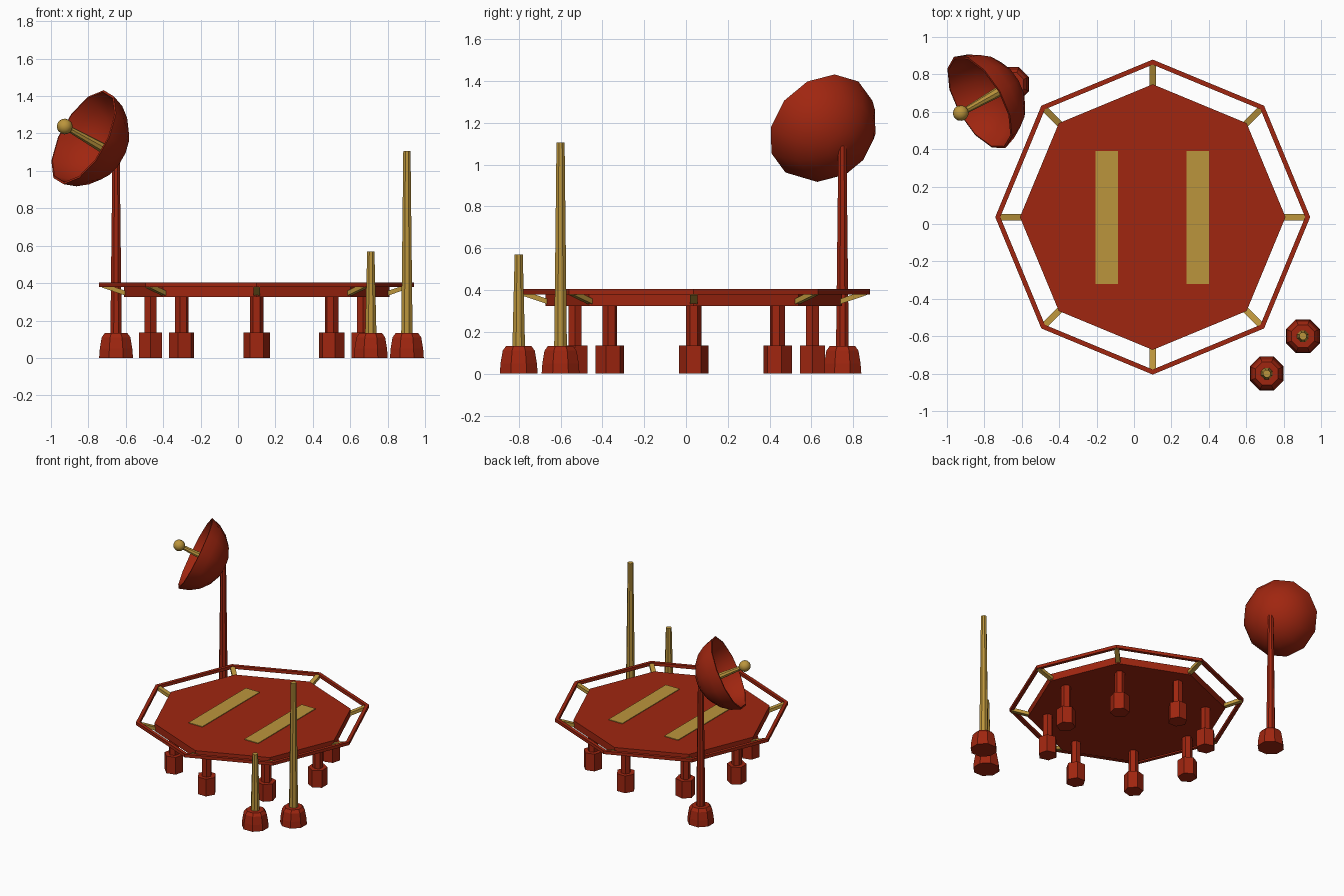
import bpy, bmesh
from math import radians, sin, cos, pi, asin
from mathutils import Vector, Matrix

if "Cube" in bpy.data.objects:
    bpy.data.objects.remove(bpy.data.objects["Cube"], do_unlink=True)


def material(name, rgb):
    m = bpy.data.materials.new(name)
    m.use_nodes = True
    colour = (*rgb, 1)
    m.diffuse_color = colour
    m.node_tree.nodes["Principled BSDF"].inputs["Base Color"].default_value = colour
    return m


RED = material("rust_red", (0.35, 0.019, 0.005))
GOLD = material("ochre_gold", (0.50, 0.30, 0.045))


def finish(name, bm, mat, matrix):
    bmesh.ops.remove_doubles(bm, verts=bm.verts, dist=1e-5)
    bmesh.ops.recalc_face_normals(bm, faces=bm.faces)
    mesh = bpy.data.meshes.new(name)
    bm.to_mesh(mesh)
    bm.free()
    mesh.materials.append(mat)
    ob = bpy.data.objects.new(name, mesh)
    ob.matrix_world = matrix
    bpy.context.collection.objects.link(ob)
    return ob


def smooth(ob, angle=40):
    bpy.ops.object.select_all(action='DESELECT')
    ob.select_set(True)
    bpy.context.view_layer.objects.active = ob
    bpy.ops.object.shade_smooth_by_angle(angle=radians(angle))


def lathe(name, profile, sides, mat, loc=(0, 0, 0), axis=(0, 0, 1), phase=0, ring=False):
    """Spin (radius, height) points around an axis; ring closes the profile."""
    bm = bmesh.new()
    rows = []
    for i in range(sides):
        a = phase + 2 * pi * i / sides
        rows.append([bm.verts.new((r * cos(a), r * sin(a), z)) for r, z in profile])
    n = len(profile)
    for i in range(sides):
        a, b = rows[i], rows[(i + 1) % sides]
        for j in range(n if ring else n - 1):
            k = (j + 1) % n
            bm.faces.new((a[j], b[j], b[k], a[k]))
    if not ring:
        for j in (0, n - 1):
            if profile[j][0] > 1e-5:
                bm.faces.new([row[j] for row in rows])
    turn = Vector(axis).to_track_quat('Z', 'Y').to_matrix().to_4x4()
    if axis == (0, 0, 1):
        turn = Matrix()
    return finish(name, bm, mat, Matrix.Translation(loc) @ turn)


def box(name, size, mat, matrix):
    bm = bmesh.new()
    bmesh.ops.create_cube(bm, size=1)
    bmesh.ops.scale(bm, vec=size, verts=bm.verts)
    return finish(name, bm, mat, matrix)


# Landing pad and its surrounding rail
CX, CY = 0.10, 0.037
PAD_TOP = 0.382
lathe("landing_pad", [(0.71, 0.325), (0.71, PAD_TOP)], 8, RED, (CX, CY, 0))
lathe("safety_rail", [(0.815, 0.38), (0.842, 0.38), (0.842, 0.404), (0.815, 0.404)],
      8, RED, (CX, CY, 0), ring=True)

# Painted pad stripes
for label, x in (("left", 0.34), ("right", -0.145)):
    box(label + "_pad_stripe", (0.12, 0.712, 0.006), GOLD,
        Matrix.Translation((x, 0.035, PAD_TOP + 0.002)))

# Legs and rail struts, one pair per corner
for i in range(8):
    a = i * pi / 4
    out = Vector((cos(a), sin(a), 0))
    centre = Vector((CX, CY, 0))
    foot = centre + out * 0.568
    lathe(f"leg_foot_{i + 1}", [(0.07, 0), (0.07, 0.135)], 6, RED, foot, phase=a + pi / 2)
    lathe(f"leg_post_{i + 1}", [(0.037, 0.13), (0.037, 0.33)], 6, RED, foot, phase=a + pi / 2)
    start = centre + out * 0.69 + Vector((0, 0, 0.342))
    end = centre + out * 0.825 + Vector((0, 0, 0.388))
    along = end - start
    side = Vector((-sin(a), cos(a), 0))
    up = along.normalized().cross(side)
    turn = Matrix((along.normalized(), side, up)).transposed().to_4x4()
    box(f"rail_strut_{i + 1}", (along.length, 0.034, 0.024), GOLD,
        Matrix.Translation((start + end) / 2) @ turn)

# Masts on chamfered bases
BASE = [(0.098, 0), (0.094, 0.05), (0.083, 0.11), (0.066, 0.132)]
for name, x, y, top, mat in (("tall_mast", 0.903, -0.6, 1.105, GOLD),
                             ("short_mast", 0.71, -0.8, 0.57, GOLD),
                             ("dish_mast", -0.652, 0.748, 1.09, RED)):
    lathe(name + "_base", BASE, 8, RED, (x, y, 0), phase=pi / 8)
    lathe(name, [(0.033, 0.12), (0.021, top)], 8, mat, (x, y, 0), phase=pi / 8)

# Dish: a double-walled spherical bowl tilted on its mast
AXIS = (-0.78, -0.44, 0.44)
RIM = Vector((-0.825, 0.65, 1.18))
R, DEPTH = 0.28, 0.235
ball_r = (R * R + DEPTH * DEPTH) / (2 * DEPTH)
sweep = asin(R / ball_r)


def arc(radius):
    steps = [sweep * i / 5 for i in range(6)]
    return [(radius * sin(t), ball_r - DEPTH - radius * cos(t)) for t in steps]


smooth(lathe("dish", arc(ball_r) + arc(ball_r - 0.012)[::-1], 12, RED, RIM, AXIS))

# Feed horn: tapered stem with a ball tip
lathe("feed_stem", [(0.032, -DEPTH + 0.01), (0.015, 0.13)], 8, GOLD, RIM, AXIS)
ball = [(0.042 * sin(pi * i / 8), -0.042 * cos(pi * i / 8)) for i in range(9)]
smooth(lathe("feed_ball", ball, 12, GOLD, RIM + Vector(AXIS) * 0.13, AXIS))
